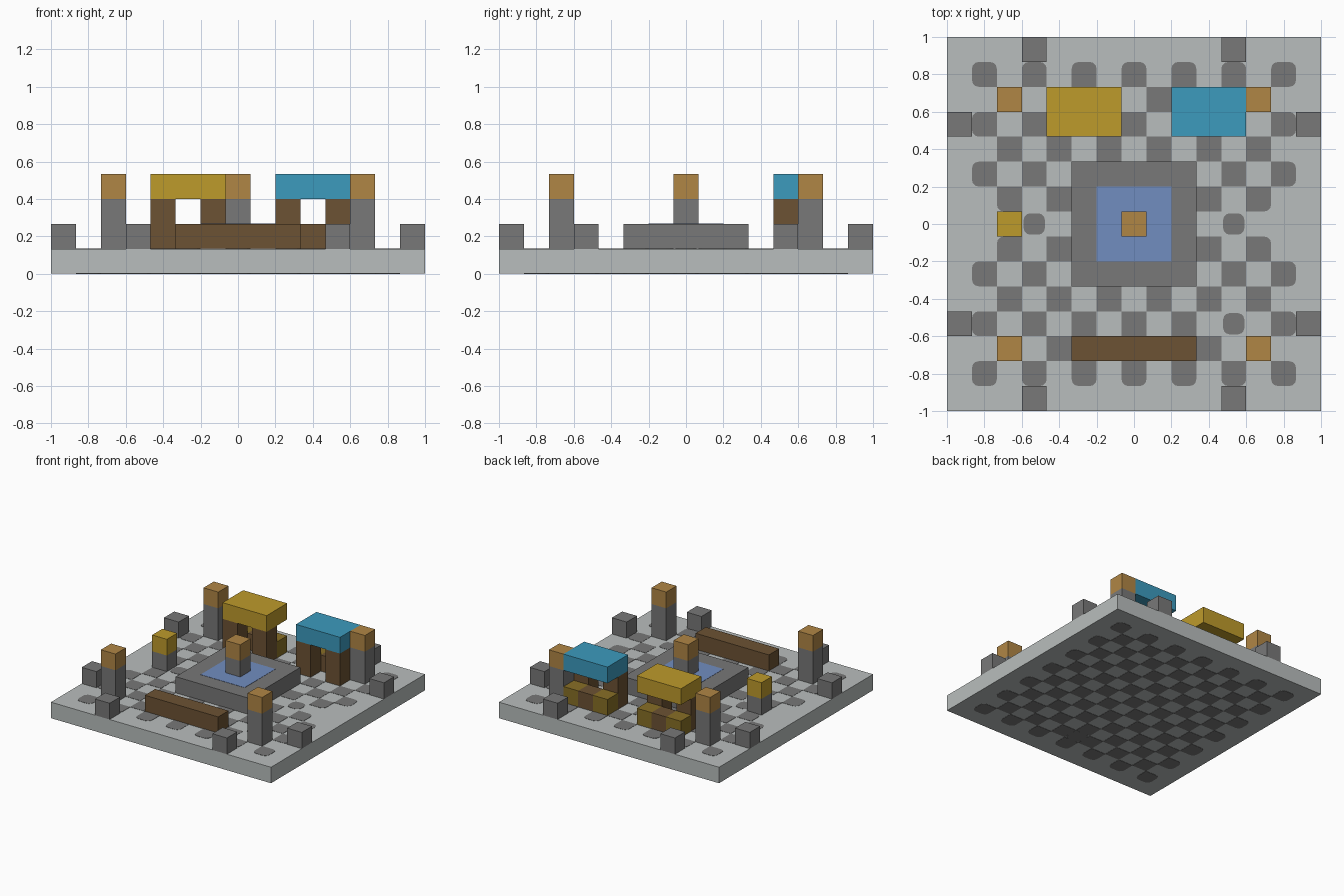
import bpy, bmesh, math
from mathutils import Vector

old = bpy.data.objects.get("Cube")
if old:
    bpy.data.objects.remove(old, do_unlink=True)

U = 2 / 15      # one block
THIN = 0.002    # thickness of flat inlays


def material(name, *rgb):
    col = [(c / 255 / 12.92) if c < 11 else ((c / 255 + 0.055) / 1.055) ** 2.4 for c in rgb] + [1]
    m = bpy.data.materials.new(name)
    m.use_nodes = True
    m.diffuse_color = col
    m.node_tree.nodes["Principled BSDF"].inputs["Base Color"].default_value = col
    return m


PALE = material("pale stone", 185, 190, 189)
GREY = material("dark stone", 120, 120, 120)
WOOD = material("dark wood", 108, 82, 51)
LAMP = material("amber lamp", 176, 134, 69)
GOLD = material("yellow cloth", 190, 155, 43)
BLUE = material("blue cloth", 60, 155, 190)
WATER = material("water", 113, 141, 192)
GOODS = material("dull gold goods", 136, 111, 38)


def finish(name, bm, mat):
    bmesh.ops.recalc_face_normals(bm, faces=bm.faces)
    me = bpy.data.meshes.new(name)
    bm.to_mesh(me)
    bm.free()
    me.materials.append(mat)
    ob = bpy.data.objects.new(name, me)
    bpy.context.collection.objects.link(ob)
    return ob


def block(name, mat, x, y, z, size=(1, 1, 1), lift=0.0):
    """Box centred on grid cell x, y with its underside on layer z."""
    bm = bmesh.new()
    bmesh.ops.create_cube(bm, size=1)
    for v in bm.verts:
        v.co = Vector(((v.co.x * size[0] + x) * U, (v.co.y * size[1] + y) * U,
                       (v.co.z + 0.5) * size[2] * U + z * U + lift))
    return finish(name, bm, mat)


def paving(name, cells, z, small=()):
    """Thin tiles, rounded at each corner that meets no diagonal neighbour."""
    bm = bmesh.new()
    for i, j in sorted(cells):
        alone = (i, j) in small
        h = U * (0.43 if alone else 0.5)
        r = U * 0.28
        pts = []
        for k, (sx, sy) in enumerate([(1, 1), (-1, 1), (-1, -1), (1, -1)]):
            if (i + sx, j + sy) in cells and not alone:
                pts.append((i * U + sx * h, j * U + sy * h))
                continue
            for step in range(4):
                a = math.radians(90 * k + 30 * step)
                pts.append((i * U + sx * (h - r) + r * math.cos(a),
                            j * U + sy * (h - r) + r * math.sin(a)))
        face = bm.faces.new([bm.verts.new((px, py, z)) for px, py in pts])
        top = bmesh.ops.extrude_face_region(bm, geom=[face], use_keep_orig=True)["geom"]
        for v in top:
            if isinstance(v, bmesh.types.BMVert):
                v.co.z += THIN
    return finish(name, bm, GREY)


# Ground slab with checkered paving above and below
block("ground_slab", PALE, 0, 0, 0, (15, 15, 1 - THIN / U), THIN)
checks = {(i, j) for i in range(-6, 7) for j in range(-6, 7) if (i + j) % 2 == 0}
paving("paving_top", checks - {(6, 0), (-6, 0)}, U, {(4, 0), (-4, 0), (4, -4)})
paving("paving_underside", checks | {(0, -5)}, 0)

# Fountain in the middle
block("fountain_basin", GREY, 0, 0, 1, (5, 5, 1))
block("fountain_water", WATER, 0, 0, 2, (3, 3, THIN / U))
block("fountain_pillar", GREY, 0, 0, 2)
block("fountain_lamp", LAMP, 0, 0, 3)

# Lamp posts and boundary stones
for sx in (-1, 1):
    for sy in (-1, 1):
        block("lamp_post", GREY, 5 * sx, 5 * sy, 1, (1, 1, 2))
        block("post_lamp", LAMP, 5 * sx, 5 * sy, 3)
        block("side_stone", GREY, 7 * sx, 4 * sy, 1)
        block("end_stone", GREY, 4 * sx, 7 * sy, 1)

# Market stalls
for x, cloth in ((-2, GOLD), (3, BLUE)):
    block("stall_awning", cloth, x, 4.5, 3, (3, 2, 1))
    block("stall_counter", WOOD, x, 5, 1)
    for s in (-1, 1):
        block("stall_leg", WOOD, x + s, 4, 1, (1, 1, 2))
        block("stall_goods", GOODS, x + s, 5, 1)

# Bench and small pedestal
block("bench", WOOD, 0, -5, 1, (5, 1, 1))
block("pedestal", GREY, -5, 0, 1)
block("pedestal_top", GOLD, -5, 0, 2)
